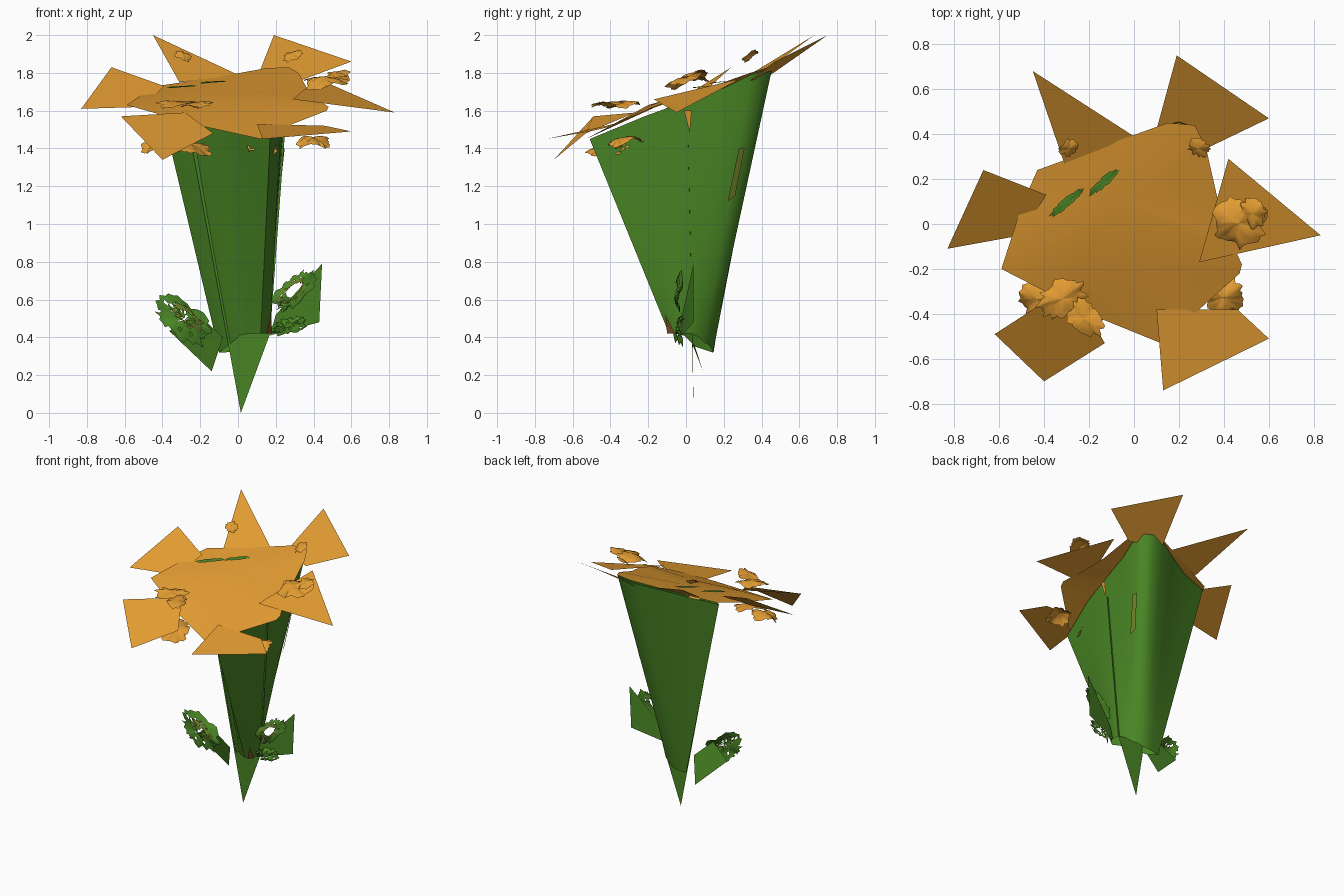
import bpy, bmesh, math, random
from mathutils import Vector, Euler
random.seed(4)


def material(name, rgb):
    m = bpy.data.materials.new(name)
    m.diffuse_color = (*rgb, 1)
    return m


ORANGE = material("petal orange", (0.76, 0.33, 0.032))
GREEN = material("stem green", (0.068, 0.24, 0.018))
BROWN = material("bark brown", (0.26, 0.09, 0.02))
OLIVE = material("leaf olive", (0.15, 0.20, 0.02))


def build(name, verts, faces, mat, smooth=None):
    me = bpy.data.meshes.new(name)
    me.from_pydata(verts, [], faces)
    ob = bpy.data.objects.new(name, me)
    bpy.context.collection.objects.link(ob)
    me.materials.append(mat)
    if smooth:
        bpy.ops.object.select_all(action='DESELECT')
        ob.select_set(True)
        bpy.context.view_layer.objects.active = ob
        bpy.ops.object.shade_smooth_by_angle(angle=math.radians(smooth))
    return ob


def flat(name, pts, mat):
    return build(name, pts, [tuple(range(len(pts)))], mat)


def crumple(name, centre, size, rot, mat, hole=0.0, bowl=0.5, rough=0.3, torn=0.0):
    """Ragged, curled flake: a ring-grid with jagged rim, crinkles and torn holes."""
    n, rings = 36, 5
    e = Euler([math.radians(a) for a in rot])
    verts, faces = [], []
    jag = [1 - random.random() * rough for _ in range(n)]
    for r in range(rings + 1):
        t = hole + (1 - hole) * r / rings
        for i in range(n):
            a = math.tau * i / n
            k = t * (1 + (jag[i] - 1) * t)
            h = bowl * (1 - t * t) + random.uniform(-0.12, 0.12) * t + 0.25 * math.sin(3 * a) * t
            p = Vector((size[0] * k * math.cos(a), size[1] * k * math.sin(a), size[2] * h))
            p.rotate(e)
            verts.append(p + Vector(centre))
    for r in range(rings):
        for i in range(n):
            j = (i + 1) % n
            if random.random() >= torn:
                faces.append((r * n + i, (r + 1) * n + i, (r + 1) * n + j, r * n + j))
    return build(name, verts, faces, mat, 60)


# tapering green cup: loft from the wide tilted rim down to the narrow foot
top = [(-.43, .22, 1.71), (-.22, .28, 1.73), (-.04, .36, 1.77), (.10, .43, 1.80), (.20, .455, 1.82),
       (.27, .43, 1.82), (.285, .34, 1.79), (.265, .20, 1.72), (.25, .0, 1.65), (.23, -.22, 1.57),
       (.17, -.51, 1.45), (.0, -.28, 1.52), (-.12, -.12, 1.56), (-.25, .0, 1.60)]
foot = [(-.10, .14, .32), (-.07, .143, .32), (-.03, .147, .325), (.01, .145, .33), (.04, .135, .34),
        (.07, .12, .36), (.10, .10, .37), (.13, .07, .40), (.16, .03, .42), (.17, -.04, .42),
        (.12, -.09, .42), (.06, -.06, .42), (.01, -.01, .41), (-.06, .05, .35)]
n, steps = len(top), 8
verts = [Vector(a).lerp(Vector(b), s / steps) for s in range(steps + 1) for a, b in zip(top, foot)]
faces = [(s * n + i, s * n + (i + 1) % n, (s + 1) * n + (i + 1) % n, (s + 1) * n + i)
         for s in range(steps) for i in range(n)]
build("green_cup", verts, faces, GREEN, 60)

# thin upright blade ending in the ground point
flat("stem_blade", [(.015, .04, 0), (.17, .035, .42), (.25, .01, 1.50), (-.26, .01, 1.50)], GREEN)

# folded flower disc: back fan round a centre, then the front flap under the ridge
disc = [(-.05, .10, 1.715), (-.59, -.20, 1.63), (-.50, .08, 1.69), (-.43, .24, 1.73), (-.10, .36, 1.78),
        (.15, .45, 1.825), (.27, .44, 1.83), (.32, .34, 1.80), (.37, .12, 1.71), (.42, -.05, 1.66),
        (.48, -.18, 1.62), (.05, -.17, 1.615), (-.25, -.17, 1.635),
        (.47, -.22, 1.60), (.29, -.38, 1.53), (.12, -.53, 1.45), (-.20, -.40, 1.52)]
fan = [(0, i + 1, i) for i in range(1, 10)] + [(0, 11, 10), (0, 12, 11), (0, 1, 12)]
flap = [(1, 16, 12), (12, 16, 11), (11, 16, 15), (11, 15, 14), (11, 14, 13), (11, 13, 10)]
build("flower_disc", disc, fan + flap, ORANGE, 60)

# flat petals
petals = [
    [(-.67, .24, 1.83), (-.83, -.11, 1.61), (-.50, -.05, 1.62), (-.39, .13, 1.73)],
    [(-.45, .68, 2.0), (-.31, .27, 1.75), (0, .39, 1.79)],
    [(.19, .75, 2.0), (.10, .42, 1.77), (.33, .34, 1.76), (.60, .47, 1.86)],
    [(.42, .29, 1.77), (.29, -.17, 1.66), (.83, -.05, 1.59)],
    [(.13, -.74, 1.45), (.60, -.51, 1.49), (.46, -.38, 1.52), (.10, -.38, 1.53)],
    [(-.62, -.49, 1.57), (-.40, -.70, 1.34), (-.13, -.53, 1.48), (-.28, -.27, 1.59)],
]
for i, p in enumerate(petals):
    flat(f"petal_{i + 1}", p, ORANGE)

# curled petal flakes: centre, half sizes, tilt
flakes = [
    ((.47, .01, 1.75), (.14, .13, .06), (12, -10, 20)),
    ((-.32, -.33, 1.63), (.13, .09, .04), (8, 0, 25)),
    ((-.22, -.42, 1.63), (.11, .08, .03), (8, 0, -50)),
    ((-.42, -.33, 1.41), (.11, .11, .06), (14, -8, 0)),
    ((-.25, -.40, 1.40), (.12, .14, .05), (14, 8, 0)),
    ((.40, -.32, 1.43), (.10, .10, .06), (14, 0, 0)),
    ((.13, -.33, 1.40), (.09, .08, .06), (14, 5, 0)),
    ((.53, .05, 1.79), (.07, .08, .03), (15, -10, 0)),
    ((-.29, .34, 1.89), (.05, .05, .02), (32, 20, 0)),
    ((.29, .34, 1.89), (.06, .055, .02), (32, -20, 0)),
]
for i, (c, s, r) in enumerate(flakes):
    crumple(f"petal_flake_{i + 1}", c, s, r, ORANGE)
flat("rim_scrap", [(.285, -.01, 1.60), (.285, .03, 1.60), (.27, .02, 1.48)], ORANGE)

# green slivers showing through the disc
for i, (x, y, z) in enumerate([(-.30, .095, 1.727), (-.13, .19, 1.752)]):
    crumple(f"disc_sliver_{i + 1}", (x, y, z), (.105, .022, .005), (10, -3, 40), GREEN, bowl=0)

# flat leaves
flat("right_leaf", [(.17, -.02, .41), (.43, .04, .48), (.445, .04, .79), (.20, -.02, .52)], GREEN)
flat("left_leaf", [(-.14, .09, .22), (-.08, .02, .40), (-.22, -.01, .53), (-.36, .02, .43)], GREEN)

# ragged leaf crusts
crumple("left_leaf_crust", (-.29, -.03, .49), (.20, .11, .05), (80, 35, 5), GREEN, .1, torn=.1)
crumple("left_leaf_crust_edge", (-.27, -.05, .51), (.12, .05, .03), (80, 38, 5), OLIVE, .4, torn=.25)
crumple("right_leaf_crust", (.30, -.03, .65), (.16, .08, .04), (80, -42, 5), GREEN, .35, torn=.1)
crumple("right_leaf_crust_edge", (.29, -.045, .64), (.11, .05, .03), (80, -42, 5), OLIVE, .6, torn=.25)
crumple("right_leaf_base", (.27, -.03, .46), (.11, .05, .04), (75, -15, 0), GREEN, .2, torn=.15)

# olive streak on the back of the cup and a brown scrap at the foot
flat("cup_streak", [(.247, .28, 1.40), (.235, .31, 1.40), (.205, .26, 1.15), (.217, .22, 1.12)], OLIVE)
flat("foot_scrap", [(.15, -.10, .42), (.18, -.06, .42), (.175, -.11, .52)], BROWN)
